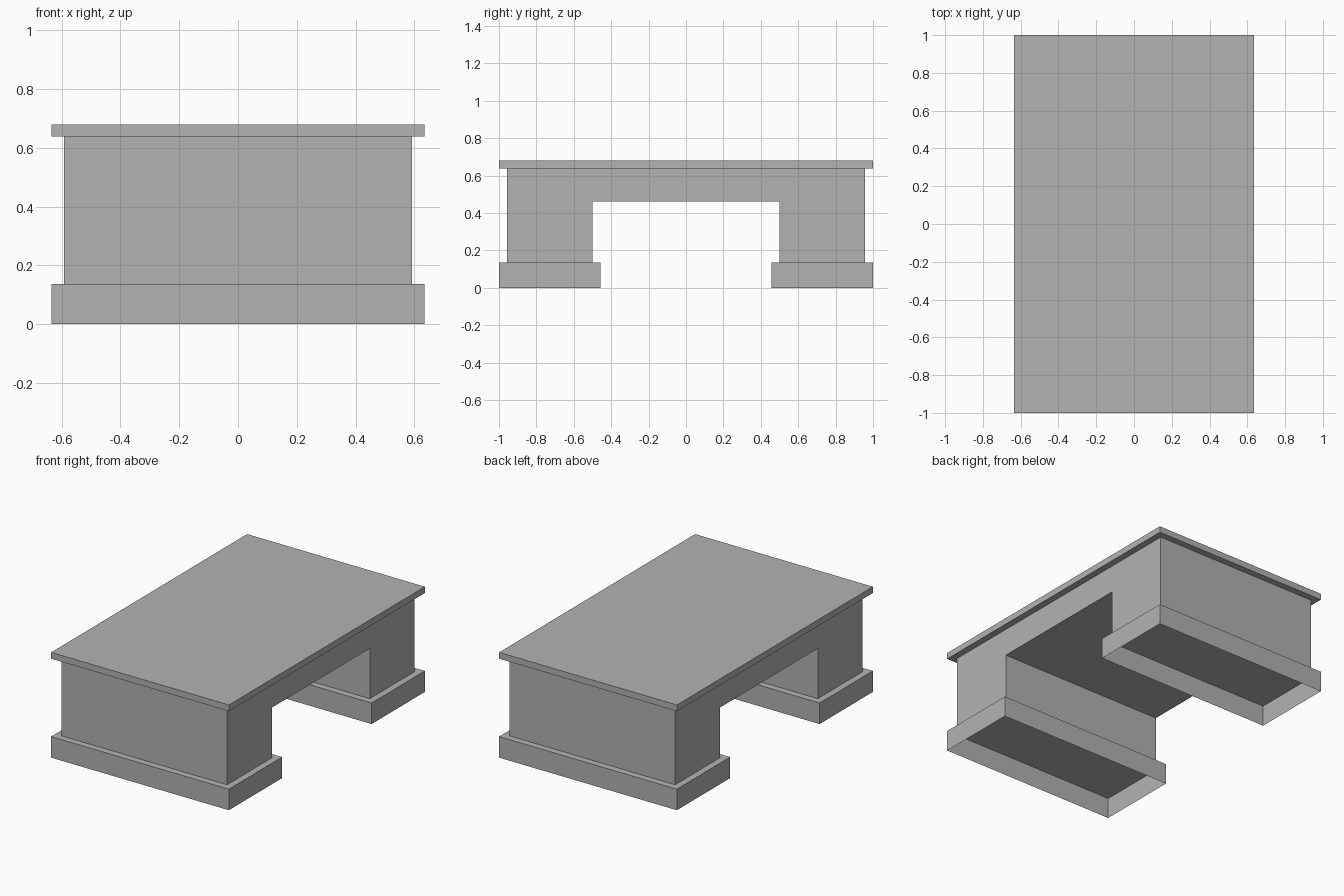
import bpy
import bmesh

cube = bpy.data.objects.get("Cube")
if cube:
    bpy.data.objects.remove(cube, do_unlink=True)

GREY = (0.448, 0.448, 0.448, 1)
stone = bpy.data.materials.new("grey_stone")
stone.use_nodes = True
stone.diffuse_color = GREY
stone.node_tree.nodes["Principled BSDF"].inputs["Base Color"].default_value = GREY


def extrude_profile(name, profile, half_width, open_bottom=False):
    """Extrude a (y, z) side profile evenly along x."""
    bm = bmesh.new()
    face = bm.faces.new([bm.verts.new((-half_width, y, z)) for y, z in profile])
    result = bmesh.ops.extrude_face_region(bm, geom=[face], use_keep_orig=True)
    moved = [g for g in result["geom"] if isinstance(g, bmesh.types.BMVert)]
    bmesh.ops.translate(bm, verts=moved, vec=(2 * half_width, 0, 0))
    bmesh.ops.recalc_face_normals(bm, faces=bm.faces)
    if open_bottom:
        bottom = [f for f in bm.faces if f.normal.z < -0.9]
        bmesh.ops.delete(bm, geom=bottom, context='FACES')
    mesh = bpy.data.meshes.new(name)
    bm.to_mesh(mesh)
    bm.free()
    mesh.materials.append(stone)
    obj = bpy.data.objects.new(name, mesh)
    bpy.context.collection.objects.link(obj)
    return obj


def rectangle(y0, y1, z0, z1):
    return [(y0, z0), (y1, z0), (y1, z1), (y0, z1)]


BASE_TOP, BODY_TOP, TOP = 0.136, 0.639, 0.68
OUTER_X, BODY_X = 0.635, 0.592
BODY_Y, GAP_Y, GAP_Z = 0.957, 0.5, 0.46

# Overhanging slab
extrude_profile("top_slab", rectangle(-1, 1, BODY_TOP, TOP), OUTER_X)

# Bridge-shaped body: two piers joined by a beam
half = [(GAP_Y, GAP_Z), (GAP_Y, BASE_TOP), (BODY_Y, BASE_TOP), (BODY_Y, BODY_TOP)]
extrude_profile("bridge_body", half + [(-y, z) for y, z in reversed(half)], BODY_X)

# Hollow plinths, open underneath
for name, side in (("front_plinth", -1), ("back_plinth", 1)):
    extrude_profile(name, rectangle(side * 0.457, side, 0, BASE_TOP), OUTER_X, open_bottom=True)
